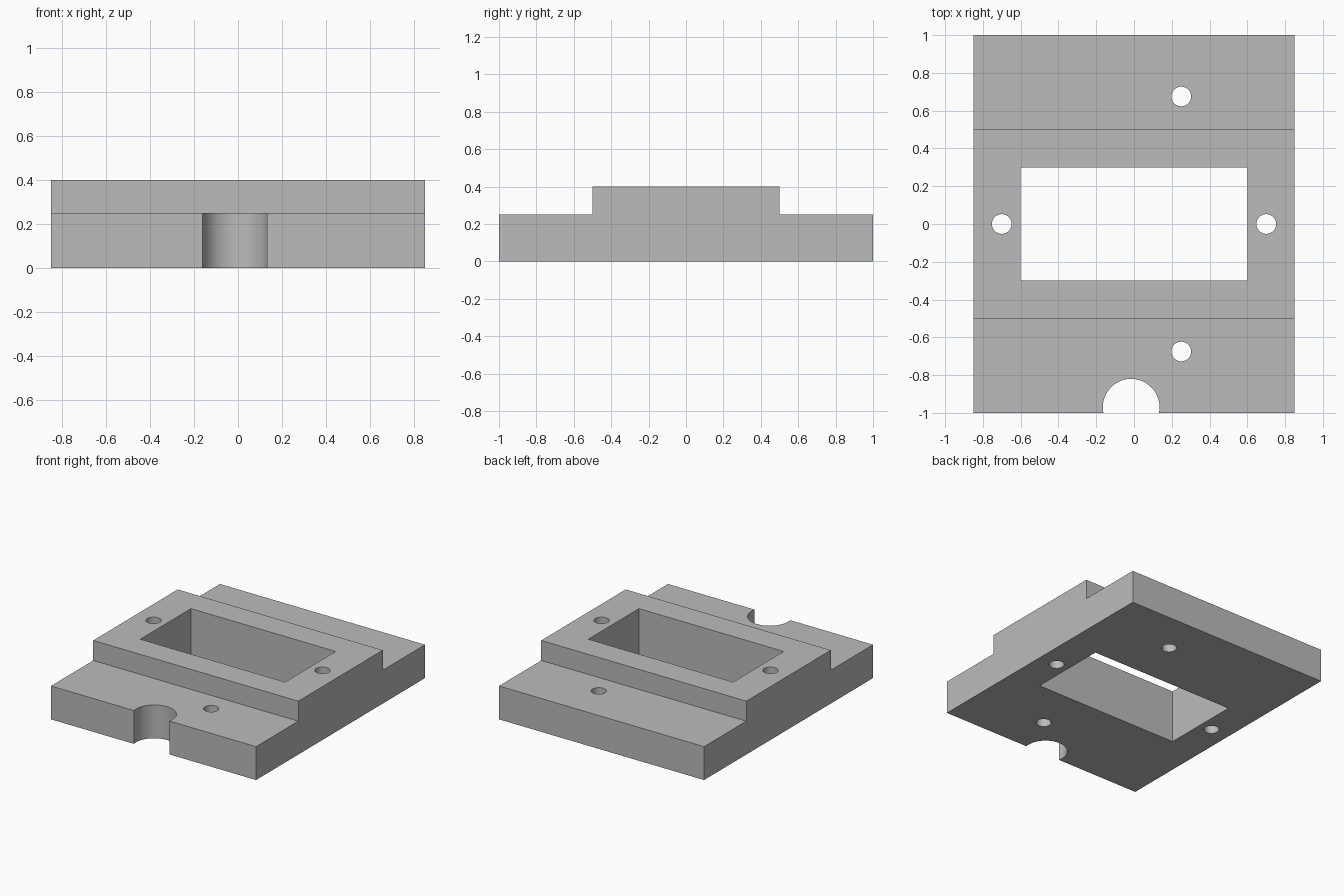
import bpy
import math

cube = bpy.data.objects.get("Cube")
if cube:
    bpy.data.objects.remove(cube, do_unlink=True)

WIDTH, LENGTH = 1.7, 2.0
BASE_H, TOP_H = 0.25, 0.4
STEP_Y = 0.5

grey = bpy.data.materials.new("plain grey")
grey.use_nodes = True
colour = (0.5, 0.5, 0.5, 1)
grey.diffuse_color = colour
grey.node_tree.nodes["Principled BSDF"].inputs["Base Color"].default_value = colour


def extrude_profile(name, profile, half_width):
    """Solid prism along x from a (y, z) outline."""
    n = len(profile)
    verts = [(x, y, z) for x in (-half_width, half_width) for y, z in profile]
    faces = [tuple(reversed(range(n))), tuple(range(n, 2 * n))]
    faces += [(i, (i + 1) % n, (i + 1) % n + n, i + n) for i in range(n)]
    mesh = bpy.data.meshes.new(name)
    mesh.from_pydata(verts, [], faces)
    obj = bpy.data.objects.new(name, mesh)
    bpy.context.collection.objects.link(obj)
    return obj


def cut(body, cutter):
    """Subtract the cutter from the body, then discard it."""
    cutter.hide_render = True
    mod = body.modifiers.new("cut", "BOOLEAN")
    mod.operation = "DIFFERENCE"
    mod.solver = "EXACT"
    mod.object = cutter
    bpy.context.view_layer.objects.active = body
    bpy.ops.object.modifier_apply(modifier=mod.name)
    bpy.data.objects.remove(cutter, do_unlink=True)


def cut_round(body, x, y, radius, sides):
    bpy.ops.mesh.primitive_cylinder_add(vertices=sides, radius=radius, depth=2,
                                        location=(x, y, 0))
    cut(body, bpy.context.object)


# Stepped plate: low flanges at front and back, raised band in the middle
half = LENGTH / 2
outline = [(-half, 0), (half, 0), (half, BASE_H), (STEP_Y, BASE_H),
           (STEP_Y, TOP_H), (-STEP_Y, TOP_H), (-STEP_Y, BASE_H), (-half, BASE_H)]
plate = extrude_profile("stepped_plate", outline, WIDTH / 2)
plate.data.materials.append(grey)

# Rectangular window through the raised band
cut(plate, extrude_profile("window_cutter", [(-0.3, -1), (0.3, -1), (0.3, 1), (-0.3, 1)], 0.6))

# Screw holes in the band and the flanges
for x, y in [(-0.7, 0), (0.7, 0), (0.25, 0.675), (0.25, -0.675)]:
    cut_round(plate, x, y, 0.052, 48)

# Round notch in the front edge
cut_round(plate, -0.015, -0.97, 0.15, 96)

# Smooth bores, sharp edges
bpy.ops.object.select_all(action="DESELECT")
plate.select_set(True)
bpy.context.view_layer.objects.active = plate
bpy.ops.object.shade_smooth_by_angle(angle=math.radians(30))
